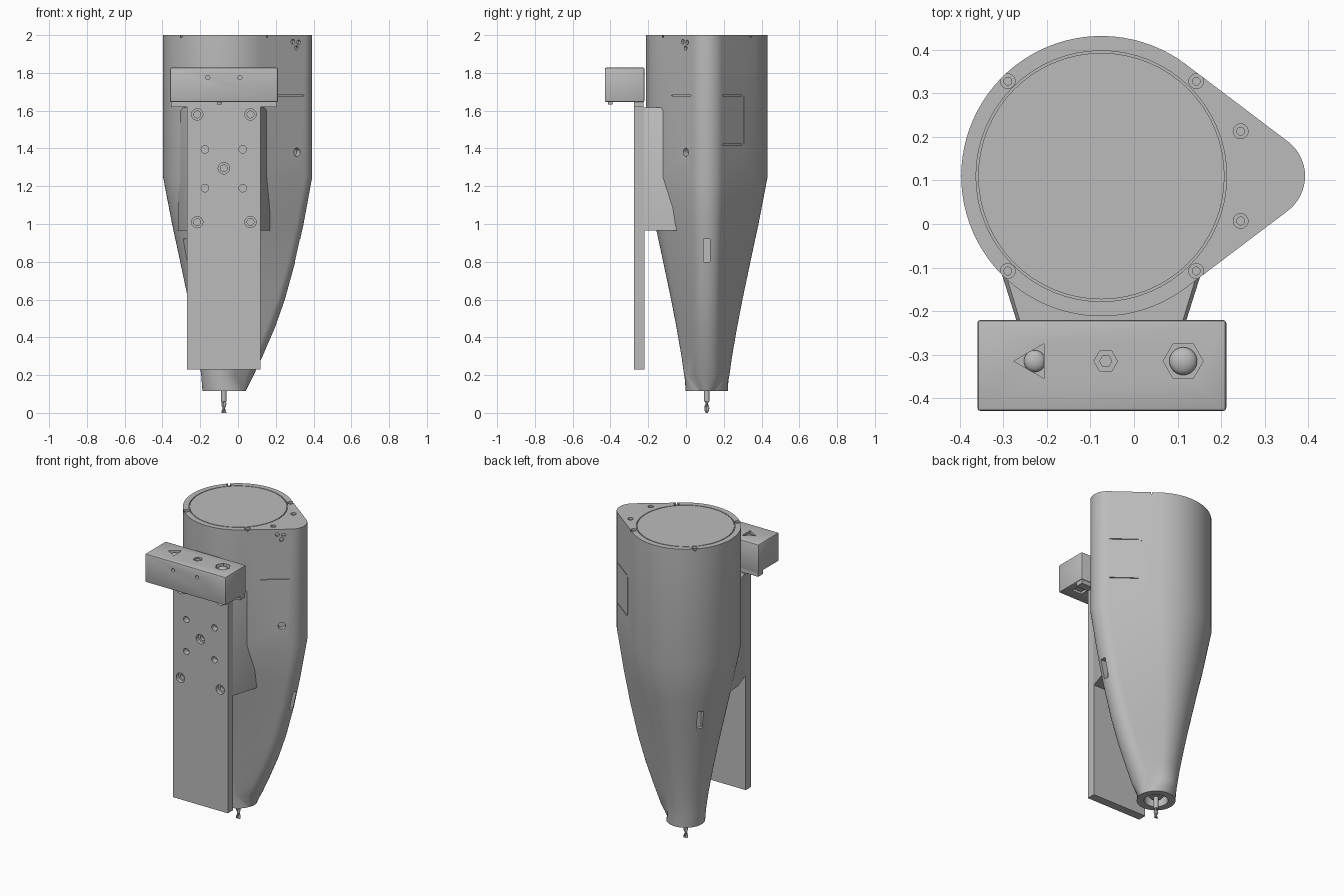
import bpy, bmesh
from math import acos, cos, sin, pi, tau, radians
from mathutils import Vector, Matrix

cube = bpy.data.objects.get("Cube")
if cube:
    bpy.data.objects.remove(cube, do_unlink=True)

grey = bpy.data.materials.new("machine grey")
grey.use_nodes = True
COL = (0.5, 0.5, 0.5, 1)
grey.diffuse_color = COL
grey.node_tree.nodes["Principled BSDF"].inputs["Base Color"].default_value = COL

CX, CY = -0.075, 0.11        # main spindle axis
UP, FRONT, BACK = (0, 0, 1), (0, -1, 0), (0, 1, 0)


def finish(name, bm):
    bmesh.ops.recalc_face_normals(bm, faces=bm.faces)
    me = bpy.data.meshes.new(name)
    bm.to_mesh(me)
    bm.free()
    me.materials.append(grey)
    ob = bpy.data.objects.new(name, me)
    bpy.context.collection.objects.link(ob)
    return ob


def loft(name, rings):
    bm = bmesh.new()
    vs = [[bm.verts.new(p) for p in ring] for ring in rings]
    n = len(vs[0])
    for a, b in zip(vs, vs[1:]):
        for i in range(n):
            j = (i + 1) % n
            bm.faces.new((a[i], a[j], b[j], b[i]))
    bm.faces.new(vs[0])
    bm.faces.new(vs[-1])
    return finish(name, bm)


def lathe(name, profile, loc, axis=UP, n=32, closed=False):
    bm = bmesh.new()
    vs = [bm.verts.new((r, 0, z)) for r, z in profile]
    pairs = list(zip(vs, vs[1:])) + ([(vs[-1], vs[0])] if closed else [])
    edges = [bm.edges.new(p) for p in pairs]
    bmesh.ops.spin(bm, geom=vs + edges, cent=(0, 0, 0), axis=UP, angle=tau, steps=n)
    bmesh.ops.remove_doubles(bm, verts=bm.verts, dist=1e-5)
    rot = Vector(axis).to_track_quat('Z', 'Y').to_matrix().to_4x4()
    bm.transform(Matrix.Translation(loc) @ rot)
    return finish(name, bm)


def box(name, lo, hi, bevel=0.0, turn=None):
    lo, hi = Vector(lo), Vector(hi)
    bm = bmesh.new()
    bmesh.ops.create_cube(bm, size=1)
    bm.transform(Matrix.Translation((lo + hi) / 2) @ Matrix.Diagonal((*(hi - lo), 1)))
    if bevel:
        bmesh.ops.bevel(bm, geom=bm.edges[:], offset=bevel, segments=2, affect='EDGES', profile=0.5)
    if turn:
        bm.transform(turn)
    return finish(name, bm)


def hole(loc, axis, r1, d1, r2=0, d2=0, n=24):
    """Cutter for a plain or stepped hole."""
    prof = [(0, 0.02), (r1, 0.02), (r1, -d1)]
    prof += [(r2, -d1), (r2, -d2), (0, -d2)] if r2 else [(0, -d1)]
    return lathe("hole_cutter", prof, loc, axis, n)


def cut(target, cutters):
    for c in cutters:
        m = target.modifiers.new("cut", 'BOOLEAN')
        m.operation, m.solver, m.object = 'DIFFERENCE', 'EXACT', c
    bpy.context.view_layer.update()
    me = bpy.data.meshes.new_from_object(target.evaluated_get(bpy.context.evaluated_depsgraph_get()))
    target.modifiers.clear()
    target.data = me
    for c in cutters:
        bpy.data.objects.remove(c, do_unlink=True)


# Housing: hull of a large and a small circle, tapering to a round nose
def outline(z, R, X, r):
    tx = X - r
    t = acos((R - r) / (tx - CX))
    pts = [(CX + R * cos(a), CY + R * sin(a), z)
           for a in (t + (tau - 2 * t) * i / 64 for i in range(65))]
    return pts + [(tx + r * cos(a), CY + r * sin(a), z)
                  for a in (-t + 2 * t * i / 16 for i in range(17))]


stations = [(0.115, 0.113, 0.04, 0.08), (0.2, 0.12, 0.083, 0.08), (0.3, 0.134, 0.13, 0.08),
            (0.45, 0.16, 0.195, 0.08), (0.6, 0.189, 0.248, 0.08), (0.8, 0.231, 0.303, 0.083),
            (1.0, 0.274, 0.347, 0.09), (1.25, 0.322, 0.393, 0.1), (2.0, 0.322, 0.393, 0.1)]
housing = loft("housing", [outline(*s) for s in stations])

# Housing details: lid groove, lid screws, nose bore
cutters = [lathe("groove_cutter", [(0.283, 1.993), (0.288, 1.993), (0.288, 2.02), (0.283, 2.02)],
                 (CX, CY, 0), n=64, closed=True),
           hole((CX, CY, 0.115), (0, 0, -1), 0.07, 0.06)]
for x, dy in ((-0.29, 0.218), (0.143, 0.218), (0.245, 0.103)):
    for s in (-1, 1):
        cutters.append(hole((x, CY + s * dy, 2), UP, 0.017, 0.012, 0.009, 0.03))

# Flank holes, seams and sensor pattern
FL = acos(0.222 / 0.365)


def flank(side, x, z):
    y = CY + side * (0.366 - CY - (x - 0.121) * 0.177 / 0.23)
    return Vector((x, y, z)), Vector((cos(FL), side * sin(FL), 0))


def seam(side, x, z, length, height):
    p, _ = flank(side, x, z)
    turn = Matrix.Translation(p) @ Matrix.Rotation(side * FL, 4, 'Z')
    return box("seam_cutter", (-0.006, -length / 2, -height / 2),
               (0.02, length / 2, height / 2), turn=turn)


for side, z in ((-1, 1.38), (1, 1.63)):
    p, n = flank(side, 0.311, z)
    cutters += [hole(p, n, 0.022, 0.03), seam(side, 0.28, 1.68, 0.17, 0.005)]
cutters += [seam(1, 0.28, 1.42, 0.17, 0.005), seam(1, 0.2, 1.55, 0.005, 0.25)]
for dx, dz in ((-0.015, 0.015), (0.015, 0.012), (0.004, -0.018)):
    p, n = flank(-1, 0.305 + dx, 1.95 + dz)
    cutters.append(hole(p, n, 0.012, 0.015, n=12))

# Vent slots around the taper
for deg, rad in ((0, 0.385), (145, 0.24), (217, 0.24)):
    turn = Matrix.Translation((CX, CY, 0.86)) @ Matrix.Rotation(radians(deg), 4, 'Z')
    cutters.append(box("slot_cutter", (rad - 0.03, -0.018, -0.06), (rad + 0.08, 0.018, 0.06), turn=turn))
cut(housing, cutters)

# Bracket block flaring from the plate into the housing
half = [(0.195, -0.222), (0.243, -0.07), (0.25, 0.05)]
ring = [(CX + x, y) for x, y in half] + [(CX - x, y) for x, y in reversed(half)]
inset = [(CX + (x - CX) * 0.96, y) for x, y in ring]
loft("bracket_block", [[(*p, 0.965) for p in ring], [(*p, 1.6) for p in ring],
                       [(*p, 1.618) for p in inset]])

# Mounting plate with its bolt pattern
plate = box("mounting_plate", (-0.27, -0.275, 0.23), (0.12, -0.22, 1.62))
cutters = [hole((x, -0.275, z), FRONT, 0.03, 0.025, 0.018, 0.045)
           for x, z in ((-0.216, 1.58), (0.066, 1.58), (CX, 1.295), (-0.216, 1.01), (0.066, 1.01))]
for x in (CX - 0.1, CX + 0.1):
    cutters += [hole((x, -0.275, z), FRONT, 0.02, 0.04) for z in (1.395, 1.19)]
    cutters += [hole((x, -0.22, z), BACK, 0.033, 0.025, 0.02, 0.08) for z in (0.545, 0.34)]
cut(plate, cutters)

# Control box with recessed controls
control = box("control_box", (-0.36, -0.43, 1.645), (0.212, -0.22, 1.828), bevel=0.008)
box("control_box_lip", (-0.355, -0.275, 1.62), (0.207, -0.225, 1.65))
BY, TOP = -0.315, 1.828
cut(control, [hole((-0.23, BY, TOP), UP, 0.046, 0.025, n=3),
              hole((-0.065, BY, TOP), UP, 0.027, 0.02, n=6),
              hole((0.113, BY, TOP), UP, 0.046, 0.025, n=6),
              hole((-0.16, -0.43, 1.775), FRONT, 0.011, 0.03),
              hole((0.01, -0.43, 1.775), FRONT, 0.011, 0.03),
              box("port_cutter", (0.1, -0.36, 1.6), (0.17, -0.3, 1.66))])
for name, x, r in (("left_button", 0.113, 0.032), ("right_button", -0.228, 0.025)):
    dome = [(r * cos(a), r * 0.6 * sin(a)) for a in (pi / 2 * i / 6 for i in range(6))]
    lathe(name, [(0, -0.02), (r, -0.02)] + dome + [(0, r * 0.6)], (x, BY, TOP - 0.02))
lathe("centre_screw", [(0, 0), (0.015, 0), (0.015, 0.018), (0, 0.018)], (-0.065, BY, TOP - 0.021), n=6)
lathe("box_foot", [(0, 0), (0.012, 0), (0.012, 0.02), (0, 0.02)], (-0.1, -0.4, 1.632), n=16)

# Collet and fluted cutting bit
lathe("collet", [(0, 0), (0.035, 0), (0.045, 0.015), (0.045, 0.05), (0, 0.05)], (CX, CY, 0.135))
lathe("bit_shank", [(0, 0), (0.014, 0), (0.014, 0.1), (0, 0.1)], (CX, CY, 0.06), n=24)
flutes = []
for k in range(13):
    flutes.append([(CX + r * cos(a), CY + r * sin(a), 0.065 * k / 12)
                   for r, a in ((0.009 + 0.0045 * cos(2 * tau * i / 16), tau * i / 16 + k * 0.35)
                                for i in range(16))])
loft("bit_flutes", flutes)

# Smooth shading that keeps hard edges
bpy.ops.object.select_all(action='DESELECT')
for ob in bpy.context.collection.objects:
    if ob.type == 'MESH' and grey.name in ob.data.materials:
        ob.select_set(True)
        bpy.context.view_layer.objects.active = ob
bpy.ops.object.shade_smooth_by_angle(angle=radians(28))
